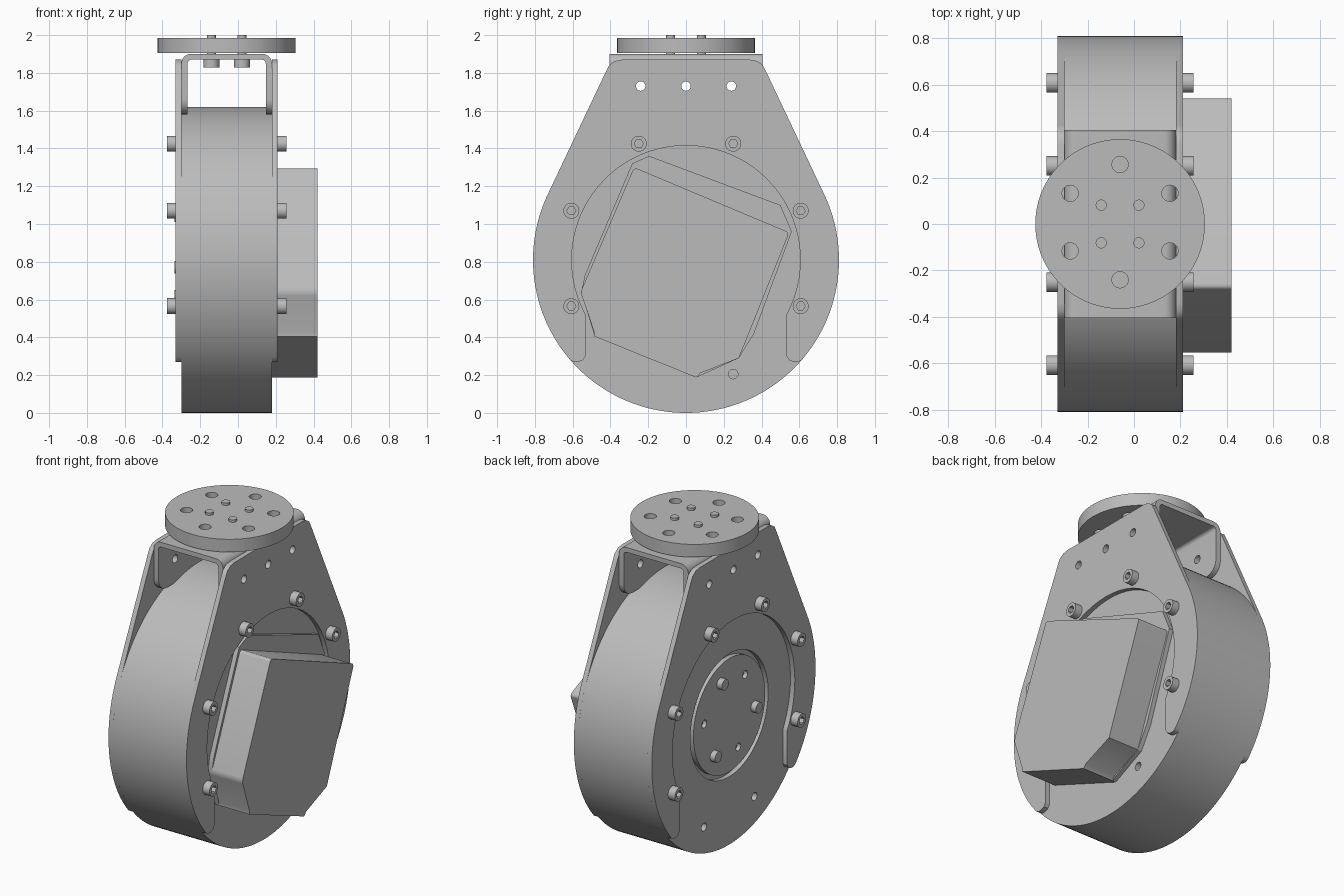
import bpy, bmesh
from math import sin, cos, radians

cube = bpy.data.objects.get("Cube")
if cube:
    bpy.data.objects.remove(cube, do_unlink=True)

grey = bpy.data.materials.new("machined_grey")
grey.use_nodes = True
COLOUR = (0.5, 0.5, 0.5, 1)
grey.diffuse_color = COLOUR
grey.node_tree.nodes["Principled BSDF"].inputs["Base Color"].default_value = COLOUR

AXLE = 0.81          # wheel radius and axle height
MID = -0.06          # middle of the wheel along x
INNER, OUTER = 0.24, 0.27   # side plate faces, from the middle


def arc(cx, cy, r, a0, a1, n):
    return [(cx + r * cos(radians(a0 + (a1 - a0) * i / n)),
             cy + r * sin(radians(a0 + (a1 - a0) * i / n))) for i in range(n + 1)]


def circle(cx, cy, r, n=32):
    return arc(cx, cy, r, 0, 360, n)[:-1]


def prism(name, pts, axis, a, b):
    """Extrude a flat outline along an axis from a to b."""
    place = {"x": lambda p, t: (t, p[0], p[1]),
             "y": lambda p, t: (p[0], t, p[1]),
             "z": lambda p, t: (p[0], p[1], t)}[axis]
    bm = bmesh.new()
    lo = [bm.verts.new(place(p, a)) for p in pts]
    hi = [bm.verts.new(place(p, b)) for p in pts]
    bm.faces.new(lo)
    bm.faces.new(hi)
    for i in range(len(pts)):
        j = (i + 1) % len(pts)
        bm.faces.new((lo[i], lo[j], hi[j], hi[i]))
    bmesh.ops.recalc_face_normals(bm, faces=bm.faces)
    mesh = bpy.data.meshes.new(name)
    bm.to_mesh(mesh)
    bm.free()
    mesh.materials.append(grey)
    ob = bpy.data.objects.new(name, mesh)
    bpy.context.collection.objects.link(ob)
    return ob


def activate(ob):
    bpy.ops.object.select_all(action="DESELECT")
    ob.select_set(True)
    bpy.context.view_layer.objects.active = ob


def cut(ob, outlines, axis, a, b):
    """Cut prisms out of an object."""
    for pts in outlines:
        tool = prism("cutter", pts, axis, a, b)
        tool.hide_render = True
        mod = ob.modifiers.new("cut", "BOOLEAN")
        mod.operation, mod.solver, mod.object = "DIFFERENCE", "EXACT", tool
        activate(ob)
        bpy.ops.object.modifier_apply(modifier=mod.name)
        bpy.data.objects.remove(tool, do_unlink=True)


def bevel(ob, width, segments, test):
    """Round the edges that pass a test on their two end points."""
    bm = bmesh.new()
    bm.from_mesh(ob.data)
    edges = [e for e in bm.edges if test(e.verts[0].co, e.verts[1].co)]
    bmesh.ops.bevel(bm, geom=edges, offset=width, segments=segments,
                    profile=0.5, affect="EDGES")
    bm.to_mesh(ob.data)
    bm.free()


# Wheel body with a hub pocket and small blind holes
wheel = prism("wheel_body", circle(0, AXLE, AXLE, 144), "x", MID - INNER, MID + INNER)
cut(wheel, [circle(0, AXLE, 0.385, 64)], "x", -0.4, MID - INNER + 0.03)
cut(wheel, [circle(s * 0.25, 0.205, 0.025, 20) for s in (-1, 1)], "x", -0.4, -0.2)
cut(wheel, [circle(0.25, 0.205, 0.025, 20)], "x", 0.1, 0.3)

# Hub disc with alternating holes and screws
hub = prism("hub_disc", circle(0, AXLE, 0.355, 64), "x", MID - INNER, -0.26)
ring = [(0.25 * cos(radians(a)), AXLE + 0.25 * sin(radians(a))) for a in range(9, 369, 60)]
cut(hub, [circle(y, z, 0.024, 20) for y, z in ring[::2]], "x", -0.4, -0.275)
for y, z in ring[1::2]:
    prism("hub_screw", circle(y, z, 0.034, 24), "x", -0.335, -0.29)

# Side plates: arched fork straps that taper to a flat top
half = [(0.34, 1.87), (0.375, 1.863), (0.405, 1.843), (0.425, 1.805)]
half += arc(0, AXLE, AXLE, 26, -41, 36)
half += [(0.595, 0.27), (0.57, 0.27), (0.545, 0.28), (0.53, 0.305)]
half += arc(0, AXLE, 0.605, -28.8, 90, 48)
outline = half + [(-y, z) for y, z in reversed(half[:-1])]
pin_holes = [circle(y, 1.73, 0.025, 20) for y in (-0.24, 0, 0.24)]
bolts = [(0.25, 1.425), (0.607, 1.07), (0.607, 0.565)]
for side, label in ((1, "left"), (-1, "right")):
    plate = prism(label + "_side_plate", outline, "x",
                  MID + side * INNER, MID + side * OUTER)
    cut(plate, pin_holes, "x", -1, 1)
    # Socket head bolts around the plate
    for y, z in bolts + [(-y, z) for y, z in bolts]:
        bolt = prism(label + "_plate_bolt", circle(y, z, 0.042), "x",
                     MID + side * (OUTER - 0.01), MID + side * 0.317)
        cut(bolt, [circle(y, z, 0.024, 6)], "x",
            MID + side * 0.288, MID + side * 0.4)

# Bent bracket between the plates
legs = [(MID + INNER, 1.58)] + arc(MID + INNER - 0.05, 1.85, 0.05, 0, 90, 8)
legs += [(2 * MID - x, z) for x, z in reversed(legs)]
inside = [(MID + 0.207, 1.58)] + arc(MID + 0.187, 1.85, 0.02, 0, 90, 6)
inside += [(2 * MID - x, z) for x, z in reversed(inside)]
bracket = prism("top_bracket", legs + inside[::-1], "y", -0.405, 0.405)
bevel(bracket, 0.08, 6, lambda p, q: max(p.z, q.z) < 1.59 and abs(p.y - q.y) < 0.01)
cut(bracket, pin_holes, "x", -1, 1)

# Mounting disc with six through holes
disc = prism("mounting_disc", circle(MID, 0, 0.365, 96), "z", 1.905, 1.985)
cut(disc, [circle(MID + 0.248 * cos(radians(a)), 0.008 + 0.248 * sin(radians(a)), 0.035, 24)
           for a in range(30, 390, 60)], "z", 1.8, 2.1)
for sx in (-1, 1):
    for sy in (-1, 1):
        x, y = MID + sx * 0.081, sy * 0.081
        prism("disc_screw_shank", circle(x, y, 0.024, 24), "z", 1.86, 2.0)
        head = prism("disc_screw_head", circle(x, y, 0.042), "z", 1.828, 1.875)
        cut(head, [circle(x, y, 0.024, 6)], "z", 1.8, 1.85)

# Motor cover on a thin flange
flange = [(-0.195, 1.36), (-0.285, 1.32), (-0.535, 0.73), (-0.555, 0.64), (-0.485, 0.41),
          (0.06, 0.19), (0.28, 0.29), (0.36, 0.42), (0.56, 0.96), (0.5, 1.1)]
prism("cover_flange", flange, "x", 0.17, 0.208)
cover = [(-0.275, 1.3), (0.547, 0.955), (0.28, 0.29), (0.075, 0.21),
         (0.055, 0.187), (-0.485, 0.405), (-0.487, 0.43), (-0.558, 0.64)]
box = prism("motor_cover", cover, "x", 0.17, 0.42)
bevel(box, 0.02, 4, lambda p, q: abs(p.x - q.x) > 0.1 and (p.z > 1.2 or 0.6 < p.z < 1))

# Smooth curved surfaces while keeping edges sharp
for ob in list(bpy.context.collection.objects):
    if ob.type == "MESH" and grey.name in ob.data.materials:
        activate(ob)
        bpy.ops.object.shade_smooth_by_angle(angle=radians(30))
